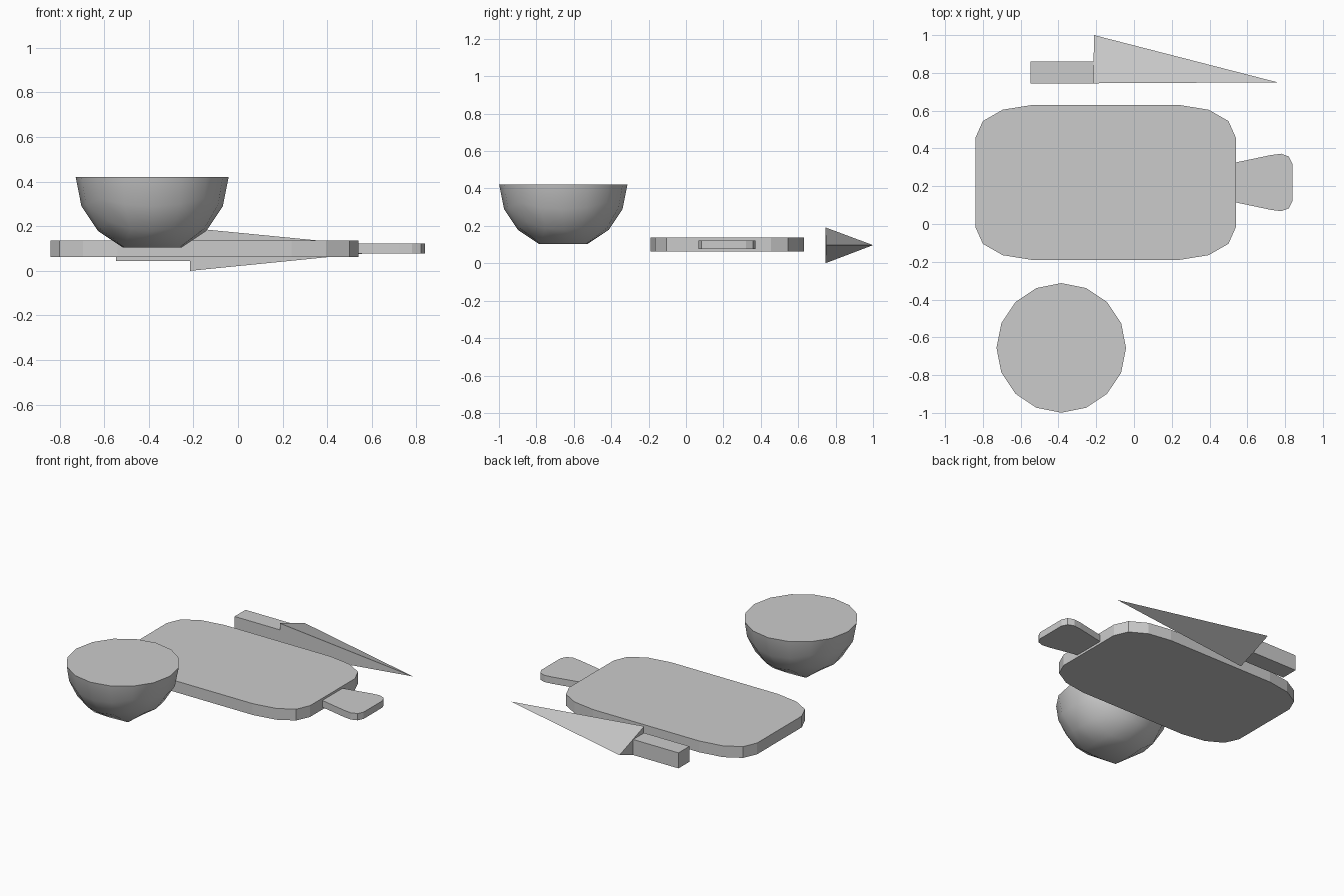
import bpy, bmesh, math
from mathutils import Vector

if "Cube" in bpy.data.objects:
    bpy.data.objects.remove(bpy.data.objects["Cube"])


def finish(name, bm):
    bmesh.ops.recalc_face_normals(bm, faces=bm.faces)
    mesh = bpy.data.meshes.new(name)
    bm.to_mesh(mesh)
    bm.free()
    obj = bpy.data.objects.new(name, mesh)
    bpy.context.collection.objects.link(obj)
    return obj


def slab(name, outline, z0, z1):
    """Extrude a flat outline from z0 up to z1."""
    bm = bmesh.new()
    face = bm.faces.new([bm.verts.new((x, y, z0)) for x, y in outline])
    top = bmesh.ops.extrude_face_region(bm, geom=[face], use_keep_orig=True)
    moved = [v for v in top["geom"] if isinstance(v, bmesh.types.BMVert)]
    bmesh.ops.translate(bm, verts=moved, vec=(0, 0, z1 - z0))
    return finish(name, bm)


# Cutting board: one rounded corner mirrored to all four
BX, BY = -0.15, 0.22
corner = [(0.69, 0.235), (0.65, 0.325), (0.545, 0.385), (0.39, 0.41)]
right = [(x, -y) for x, y in reversed(corner)] + corner
board = right + [(-x, -y) for x, y in right]
slab("cutting_board", [(BX + x, BY + y) for x, y in board], 0.062, 0.137)

# Board handle: half outline mirrored across its long axis
half = [(0.535, 0.105), (0.725, 0.145), (0.78, 0.152), (0.82, 0.137), (0.838, 0.10)]
grip = [(x, BY - y) for x, y in half] + [(x, BY + y) for x, y in reversed(half)]
slab("board_handle", grip, 0.077, 0.122)

# Knife handle and wedge-shaped blade
slab("knife_handle", [(-0.547, 0.745), (-0.213, 0.745), (-0.213, 0.86), (-0.547, 0.86)],
     0.045, 0.148)
bm = bmesh.new()
a, b, c, tip = [bm.verts.new(p) for p in [
    (-0.215, 0.745, 0.0), (-0.215, 0.745, 0.192), (-0.212, 1.0, 0.097), (0.76, 0.75, 0.097)]]
for tri in [(a, b, c), (a, b, tip), (b, c, tip), (c, a, tip)]:
    bm.faces.new(tri)
finish("knife_blade", bm)

# Bowl: lower half of a rounded cube with a flattened square foot
R, FOOT, INNER = 0.343, -0.317, 0.915
bm = bmesh.new()
bmesh.ops.create_cube(bm, size=2)
bmesh.ops.subdivide_edges(bm, edges=bm.edges[:], cuts=3, use_grid_fill=True)
bmesh.ops.delete(bm, geom=[v for v in bm.verts if v.co.z > 0.01], context="VERTS")
for v in bm.verts:
    foot = v.co.z < -0.9 and max(abs(v.co.x), abs(v.co.y)) < 0.6
    v.co = Vector([math.tan(u * math.pi / 4) for u in v.co]).normalized() * R
    if foot:
        v.co.z = FOOT
# Inner wall and rim
inner = bmesh.ops.duplicate(bm, geom=bm.verts[:] + bm.edges[:] + bm.faces[:])
for v in inner["geom"]:
    if isinstance(v, bmesh.types.BMVert):
        v.co *= INNER
bmesh.ops.bridge_loops(bm, edges=[e for e in bm.edges if e.is_boundary])
bowl = finish("bowl", bm)
bowl.location = (-0.385, -0.656, 0.421)
bpy.context.view_layer.objects.active = bowl
bowl.select_set(True)
bpy.ops.object.shade_smooth_by_angle(angle=math.radians(60))
